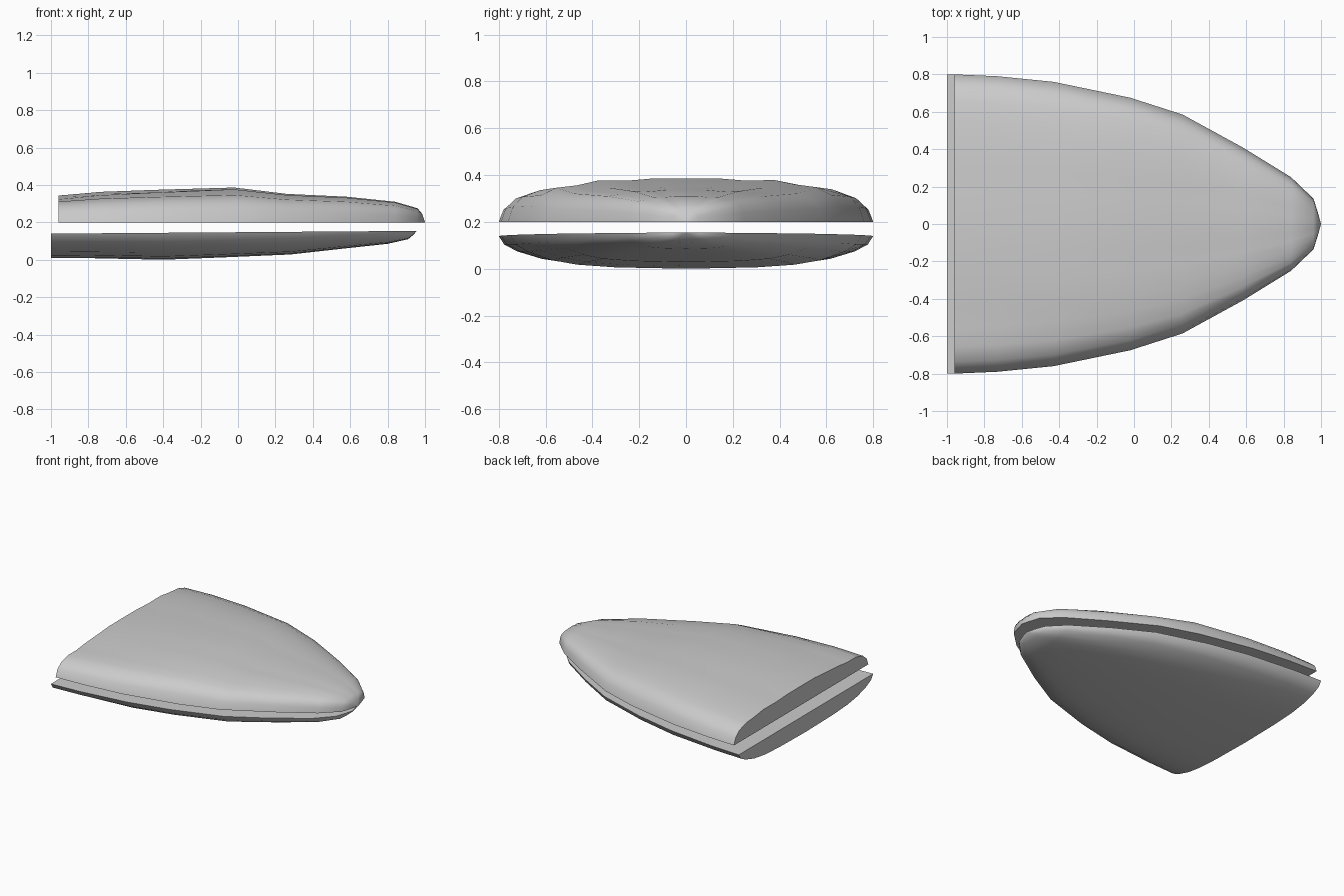
import bpy, bmesh, math

cube = bpy.data.objects.get("Cube")
if cube:
    bpy.data.objects.remove(cube, do_unlink=True)

grey = bpy.data.materials.new("plain grey")
grey.use_nodes = True
grey.diffuse_color = (0.6, 0.6, 0.6, 1)
grey.node_tree.nodes["Principled BSDF"].inputs["Base Color"].default_value = (0.6, 0.6, 0.6, 1)


def loft(name, stations, section, rim):
    """Loft a half-section (width, height fractions), mirrored in y, along x stations.
    Each station is x, half width, z of the crown; rim(x) is the z of the flat side."""
    bm = bmesh.new()
    fractions = section + [(-a, b) for a, b in reversed(section[:-1])]
    rings = []
    for x, width, crown in stations:
        base = rim(x)
        rings.append([bm.verts.new((x, a * width, base + b * (crown - base)))
                      for a, b in fractions])
    n = len(fractions)
    for r0, r1 in zip(rings, rings[1:]):
        for i in range(n):
            j = (i + 1) % n
            bm.faces.new((r0[i], r0[j], r1[j], r1[i]))
    bm.faces.new(rings[0])
    # Close the pointed nose
    bmesh.ops.remove_doubles(bm, verts=bm.verts, dist=0.0005)
    bmesh.ops.recalc_face_normals(bm, faces=bm.faces)
    mesh = bpy.data.meshes.new(name)
    bm.to_mesh(mesh)
    bm.free()
    mesh.materials.append(grey)
    obj = bpy.data.objects.new(name, mesh)
    bpy.context.collection.objects.link(obj)
    bpy.ops.object.select_all(action='DESELECT')
    obj.select_set(True)
    bpy.context.view_layer.objects.active = obj
    bpy.ops.object.shade_smooth_by_angle(angle=math.radians(38))
    return obj


# Upper shell: domed, with a flat underside
upper = loft(
    "upper_shell",
    [(-0.96, 0.8, 0.343), (-0.73, 0.79, 0.363), (-0.43, 0.76, 0.374), (-0.02, 0.675, 0.386),
     (0.26, 0.585, 0.352), (0.58, 0.41, 0.337), (0.84, 0.25, 0.31), (0.96, 0.135, 0.275),
     (0.985, 0.055, 0.245), (1.0, 0, 0.2)],
    [(1, 0), (0.975, 0.36), (0.92, 0.62), (0.82, 0.8), (0.69, 0.86), (0.56, 0.96),
     (0.37, 0.95), (0.2, 1), (0, 1)],
    lambda x: 0.2)

# Gentle uneven ripple on the crown, fading towards the nose
for v in upper.data.vertices:
    if v.co.z > 0.29:
        v.co.z -= 0.012 * max(0, 0.3 - v.co.x) * math.exp(-((v.co.y + 0.48) / 0.15) ** 2)

# Lower shell: shallow hull with a flat, slightly rising top
loft(
    "lower_shell",
    [(-1.0, 0.8, 0.008), (-0.77, 0.79, 0.008), (-0.4, 0.75, 0), (-0.09, 0.685, 0.012),
     (0.28, 0.57, 0.028), (0.55, 0.42, 0.058), (0.8, 0.255, 0.085), (0.91, 0.14, 0.11),
     (0.94, 0.06, 0.135), (0.955, 0, 0.154)],
    [(1, 0), (0.97, 0.28), (0.9, 0.5), (0.77, 0.74), (0.62, 0.88), (0.4, 0.96), (0, 1)],
    lambda x: 0.147 + 0.0075 * x)
